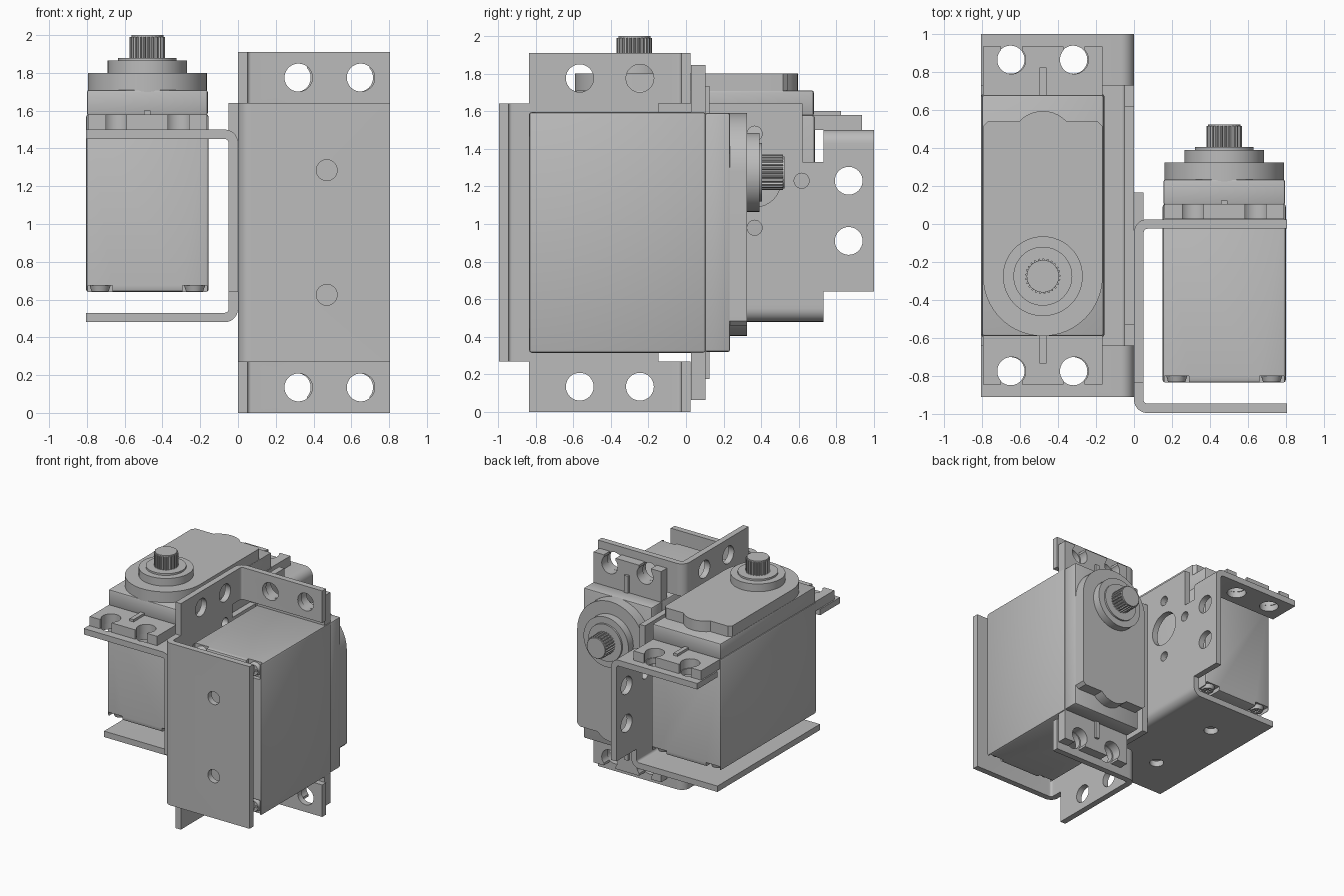
import bpy, bmesh
from math import pi, cos, sin
from mathutils import Matrix, Vector

cube = bpy.data.objects.get("Cube")
if cube:
    bpy.data.objects.remove(cube, do_unlink=True)

grey = bpy.data.materials.new("plain grey")
grey.use_nodes = True
grey.diffuse_color = (0.5, 0.5, 0.5, 1)
grey.node_tree.nodes["Principled BSDF"].inputs["Base Color"].default_value = (0.5, 0.5, 0.5, 1)


# ---- geometry helpers ----
def box(bm, lo, hi, bevel=0):
    lo, hi = Vector(lo), Vector(hi)
    m = Matrix.Translation((lo + hi) / 2) @ Matrix.Diagonal((*(hi - lo), 1))
    verts = bmesh.ops.create_cube(bm, size=1, matrix=m)["verts"]
    if bevel:
        edges = list({e for v in verts for e in v.link_edges})
        bmesh.ops.bevel(bm, geom=edges, offset=bevel, segments=2, affect="EDGES", profile=0.5)


def cyl(bm, x, y, z0, z1, r, r2=None):
    bmesh.ops.create_cone(bm, cap_ends=True, segments=48, radius1=r, radius2=r2 or r,
                          depth=z1 - z0, matrix=Matrix.Translation((x, y, (z0 + z1) / 2)))


def cyl_x(bm, y, z, r):
    m = Matrix.Translation((0, y, z)) @ Matrix.Rotation(pi / 2, 4, "Y")
    bmesh.ops.create_cone(bm, cap_ends=True, segments=32, radius1=r, radius2=r, depth=0.4, matrix=m)


def prism(bm, points, push):
    face = bm.faces.new([bm.verts.new(p) for p in points])
    new = bmesh.ops.extrude_face_region(bm, geom=[face])["geom"]
    bmesh.ops.translate(bm, vec=push, verts=[v for v in new if isinstance(v, bmesh.types.BMVert)])
    bmesh.ops.recalc_face_normals(bm, faces=bm.faces[:])


def make(name, bm, place, cutter=None):
    def to_object(n, b):
        me = bpy.data.meshes.new(n)
        b.transform(place)
        b.to_mesh(me)
        b.free()
        me.materials.append(grey)
        ob = bpy.data.objects.new(n, me)
        bpy.context.collection.objects.link(ob)
        return ob

    ob = to_object(name, bm)
    bpy.ops.object.select_all(action="DESELECT")
    ob.select_set(True)
    bpy.context.view_layer.objects.active = ob
    if cutter:
        tool = to_object("cutter", cutter)
        tool.hide_render = True
        mod = ob.modifiers.new("holes", "BOOLEAN")
        mod.operation, mod.solver, mod.object, mod.use_self = "DIFFERENCE", "EXACT", tool, True
        bpy.ops.object.modifier_apply(modifier=mod.name)
        bpy.data.objects.remove(tool, do_unlink=True)
    bpy.ops.object.shade_smooth_by_angle(angle=0.6)


def arc(cx, cz, r, a0, a1, n=7):
    return [(cx + r * cos(a0 + (a1 - a0) * i / n), cz + r * sin(a0 + (a1 - a0) * i / n))
            for i in range(n + 1)]


# ---- sheet metal bracket: outer face of the side plate on x = 0, flange top on z = 0 ----
def bent_plate(bm, y0, y1, z_out, way):
    outline = [(-0.805, 0), *arc(-0.07, -0.07, 0.07, pi / 2, 0), (0, -0.1),
               (-0.05, -0.1), *arc(-0.07, -0.07, 0.02, 0, pi / 2), (-0.805, -0.05)]
    prism(bm, [(x, y0, z_out + way * z) for x, z in outline], (0, y1 - y0, 0))


def bracket(tag, place):
    # side plate with ring of mounting holes
    half = [(0.685, -0.92), (0.685, -0.86), (0.955, -0.86), (0.955, -0.1),
            (0.685, -0.1), (0.685, -0.17), (0.575, -0.17), (0.575, 0.14)]
    outline = half + [(-y, z) for y, z in reversed(half)]
    bm, cut = bmesh.new(), bmesh.new()
    prism(bm, [(-0.05, y, z) for y, z in outline], (0.05, 0, 0))
    for y in (-0.82, 0.82):
        for z in (-0.27, -0.59):
            cyl_x(cut, y, z, 0.074)
    cyl_x(cut, 0.32, -0.27, 0.14)
    for k in range(4):
        cyl_x(cut, 0.32 + 0.25 * cos(k * pi / 2), -0.27 + 0.25 * sin(k * pi / 2), 0.04)
    make(tag + "_side_plate", bm, place, cut)

    # base plate
    bm, cut = bmesh.new(), bmesh.new()
    bent_plate(bm, -0.685, 0.685, -1.02, -1)
    for y in (-0.33, 0.33):
        cyl(cut, -0.47, y, -1.2, -0.9, 0.055)
    make(tag + "_base_plate", bm, place, cut)

    # two mounting flanges
    for s, end in ((1, "far"), (-1, "near")):
        bm, cut = bmesh.new(), bmesh.new()
        bent_plate(bm, *sorted((0.685 * s, 0.955 * s)), 0, 1)
        for x in (-0.65, -0.32):
            cyl(cut, x, 0.82 * s, -0.2, 0.1, 0.074)
        make(f"{tag}_{end}_flange", bm, place, cut)


# ---- servo motor: tab underside on z = 0, output shaft toward -y end ----
def servo(tag, place):
    shaft_y = -0.32

    # lower case with notched bottom corners
    bm, cut = bmesh.new(), bmesh.new()
    box(bm, (-0.325, -0.64, -0.86), (0.325, 0.64, 0.08), 0.015)
    for sx in (-1, 1):
        for sy in (-1, 1):
            box(cut, (sx * 0.25 - 0.065, sy * 0.59 - 0.08, -0.9),
                (sx * 0.25 + 0.065, sy * 0.59 + 0.08, -0.825))
    make(tag + "_lower_case", bm, place, cut)

    # corner screws with cross slots
    bm, cut = bmesh.new(), bmesh.new()
    for sx in (-1, 1):
        for sy in (-1, 1):
            x, y = sx * 0.25, sy * 0.575
            cyl(bm, x, y, -0.858, -0.82, 0.045, 0.057)
            box(cut, (x - 0.035, y - 0.008, -0.9), (x + 0.035, y + 0.008, -0.843))
            box(cut, (x - 0.008, y - 0.035, -0.9), (x + 0.008, y + 0.035, -0.843))
    make(tag + "_case_screws", bm, place, cut)

    # upper case
    bm = bmesh.new()
    box(bm, (-0.32, -0.635, 0.075), (0.32, 0.635, 0.21), 0.012)
    make(tag + "_upper_case", bm, place)

    # slotted mounting tabs and their ribs
    for s, end in ((1, "far"), (-1, "near")):
        bm, cut = bmesh.new(), bmesh.new()
        ys = sorted((0.63 * s, 0.89 * s))
        box(bm, (-0.315, ys[0], 0.001), (0.315, ys[1], 0.08))
        for x in (-0.165, 0.165):
            cyl(cut, x, 0.82 * s, -0.1, 0.2, 0.075)
            ys = sorted((0.82 * s, 0.95 * s))
            box(cut, (x - 0.055, ys[0], -0.09), (x + 0.055, ys[1], 0.19))
        make(f"{tag}_{end}_tab", bm, place, cut)
        bm = bmesh.new()
        ys = sorted((0.63 * s, 0.78 * s))
        box(bm, (-0.018, ys[0], 0.07), (0.018, ys[1], 0.1))
        make(f"{tag}_{end}_rib", bm, place)

    # gear cover: straight flanks, round nose around the shaft, bump at the far end
    nose = arc(0, shaft_y, 0.315, pi, 2 * pi, 32)
    bump = arc(0, 0.38, 0.17, 0.74, pi - 0.74, 10)
    outline = nose + [(0.315, 0.47), (0.29, 0.495)] + bump + [(-0.29, 0.495), (-0.315, 0.47)]
    bm = bmesh.new()
    prism(bm, [(x, y, 0.2) for x, y in outline], (0, 0, 0.1))
    make(tag + "_gear_cover", bm, place)

    # stepped collar
    bm = bmesh.new()
    cyl(bm, 0, shaft_y, 0.29, 0.365, 0.21)
    cyl(bm, 0, shaft_y, 0.36, 0.38, 0.155)
    make(tag + "_shaft_collar", bm, place)

    # splined output shaft
    teeth = 25
    ring = []
    for i in range(teeth * 4):
        r = 0.094 if i % 4 < 2 else 0.083
        a = 2 * pi * i / (teeth * 4)
        ring.append((r * cos(a), shaft_y + r * sin(a), 0.37))
    bm = bmesh.new()
    prism(bm, ring, (0, 0, 0.12))
    cyl(bm, 0, shaft_y, 0.37, 0.5, 0.085)
    make(tag + "_output_shaft", bm, place)


# ---- upright servo on the right, turned servo on the left, brackets back to back ----
turn = Matrix.Rotation(-pi / 2, 4, "X")
bracket("upright_bracket", Matrix.Translation((0, 0.045, 1.5)))
servo("upright_servo", Matrix.Translation((-0.48, 0.045, 1.5)))
bracket("turned_bracket", Matrix.Translation((0, 0.025, 0.955)) @ turn @ Matrix.Rotation(pi, 4, "Z"))
servo("turned_servo", Matrix.Translation((0.475, 0.025, 0.955)) @ turn)
